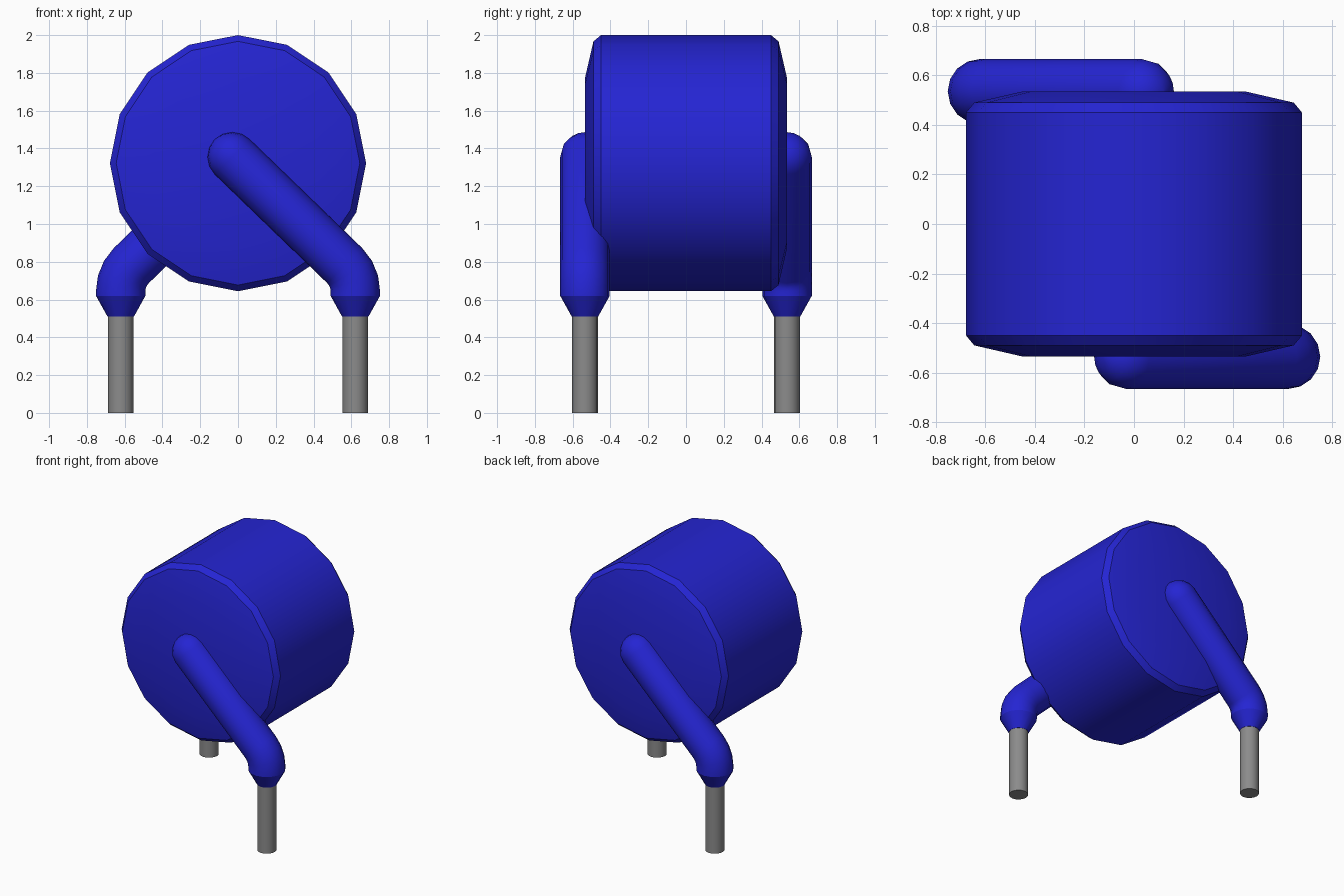
import bpy, bmesh, math
from mathutils import Vector

cube = bpy.data.objects.get("Cube")
if cube:
    bpy.data.objects.remove(cube, do_unlink=True)


def material(name, rgb):
    m = bpy.data.materials.new(name)
    m.diffuse_color = (*rgb, 1)
    m.use_nodes = True
    m.node_tree.nodes["Principled BSDF"].inputs["Base Color"].default_value = (*rgb, 1)
    return m


BLUE = material("blue coating", (0.018, 0.018, 0.65))
GREY = material("grey metal", (0.26, 0.26, 0.26))


def sweep(name, stations, sides, mat):
    """Skin rings given as (centre, direction, radius) and cap both ends."""
    bm = bmesh.new()
    rings = []
    for centre, direction, radius in stations:
        d = Vector(direction).normalized()
        u = Vector((0, 1, 0)) if abs(d.y) < 0.9 else Vector((0, 0, 1))
        v = d.cross(u)
        rings.append([bm.verts.new(Vector(centre) + radius * (math.cos(a) * u + math.sin(a) * v))
                      for a in (2 * math.pi * i / sides for i in range(sides))])
    for r0, r1 in zip(rings, rings[1:]):
        for i in range(sides):
            j = (i + 1) % sides
            bm.faces.new((r0[i], r0[j], r1[j], r1[i]))
    bm.faces.new(rings[0])
    bm.faces.new(rings[-1])
    bmesh.ops.recalc_face_normals(bm, faces=bm.faces)
    me = bpy.data.meshes.new(name)
    bm.to_mesh(me)
    bm.free()
    me.materials.append(mat)
    ob = bpy.data.objects.new(name, me)
    bpy.context.collection.objects.link(ob)
    bpy.ops.object.select_all(action="DESELECT")
    ob.select_set(True)
    bpy.context.view_layer.objects.active = ob
    bpy.ops.object.shade_smooth_by_angle(angle=math.radians(27))
    return ob


# Drum body with bevelled rims and gently domed faces
half = [(0.535, 0.45), (0.49, 0.645), (0.45, 0.678)]
profile = [(-y, r) for y, r in half] + [(y, r) for y, r in reversed(half)]
sweep("body", [((0, y, 1.322), (0, 1, 0), r) for y, r in profile], 16, BLUE)

# Coated legs and bare leads: the back pair is the front pair turned half round
R, LEG_X, LEG_Y = 0.131, 0.621, 0.535
top = Vector((-0.03, -LEG_Y, 1.355))
bend = Vector((0.431, -LEG_Y, 0.645))
slope = Vector((1, 0, -1)).normalized()
down = Vector((0, 0, -1))

stations = []
for deg in (3, 22.5, 45, 67.5, 90):                      # rounded upper end
    a = math.radians(deg)
    stations.append((top - slope * R * math.cos(a), slope, R * math.sin(a)))
for deg in (45, 30, 15, 0):                              # elbow
    a = math.radians(deg)
    out = Vector((math.cos(a), 0, math.sin(a)))
    stations.append((bend + 0.19 * out, (math.sin(a), 0, -math.cos(a)), R))
stations.append((Vector((LEG_X, -LEG_Y, 0.62)), down, R))     # taper to the lead
stations.append((Vector((LEG_X, -LEG_Y, 0.51)), down, 0.07))

lead = [((LEG_X, -LEG_Y, z), down, 0.068) for z in (0.55, 0.0)]

for side, turn in (("front", 0), ("back", math.pi)):
    for name, path, mat in (("leg", stations, BLUE), ("lead", lead, GREY)):
        ob = sweep(f"{side}_{name}", path, 16, mat)
        ob.rotation_euler.z = turn
